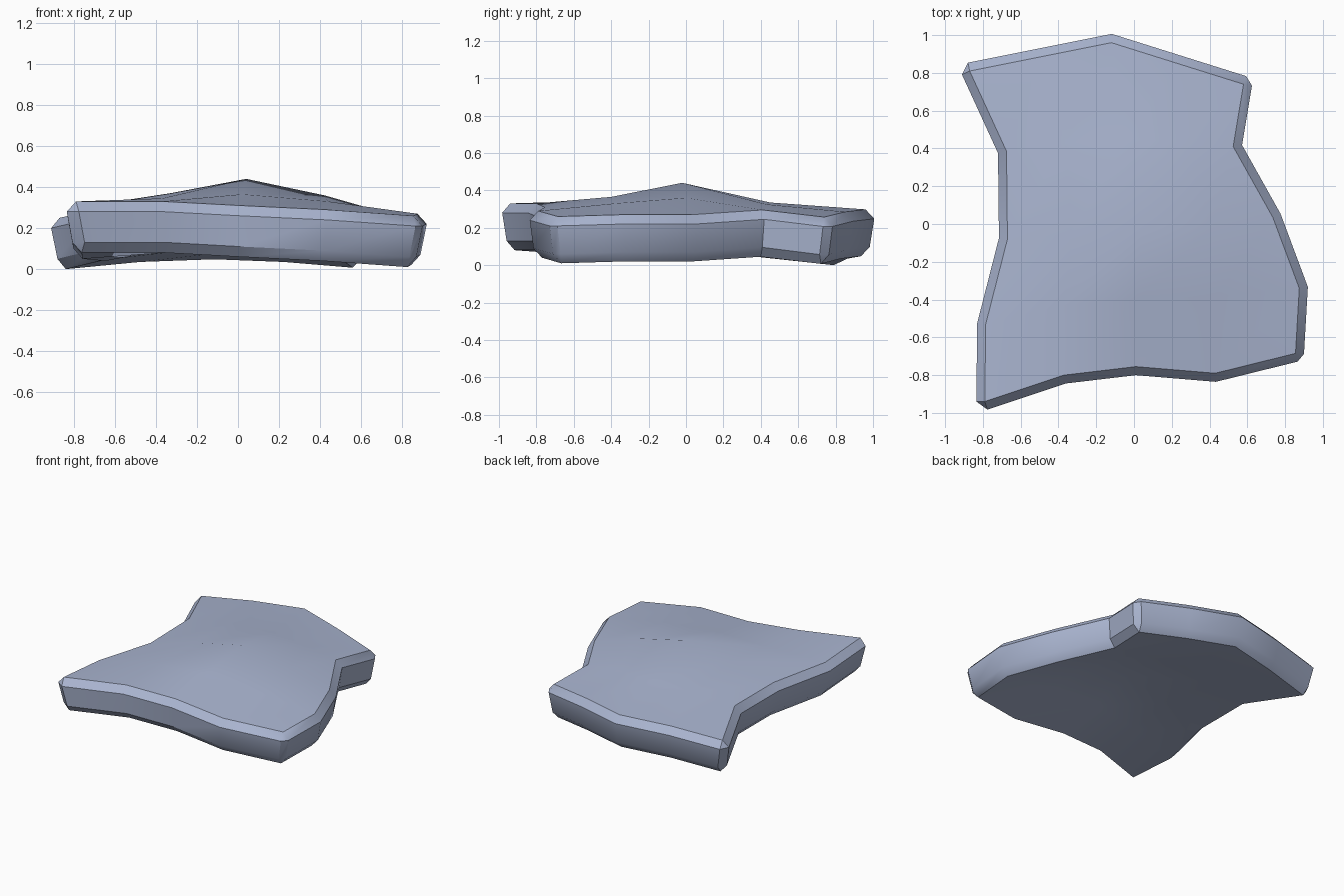
import bpy, bmesh
from mathutils import Vector

if "Cube" in bpy.data.objects:
    bpy.data.objects.remove(bpy.data.objects["Cube"])

N = 5
THICK = 0.25      # slab thickness
EDGE = 0.045      # width of the rim chamfer
DROP = 0.05       # height of the rim chamfer

# Coarse control grid of the top face (rows run front to back)
front = [(-.79, -.94, .33), (-.37, -.80, .33), (.01, -.755, .31), (.43, -.79, .29), (.855, -.685, .26)]
row1 = [(-.785, -.53, .30), (-.37, -.43, .345), (.02, -.40, .365), (.44, -.38, .33), (.875, -.34, .27)]
row2 = [(-.67, -.08, .29), (-.33, -.05, .37), (.04, -.02, .44), (.42, 0, .36), (.735, .035, .27)]
row3 = [(-.675, .385, .295), (-.36, .43, .33), (-.03, .45, .335), (.26, .43, .325), (.525, .41, .295)]
back = [(-.87, .81, .25), (-.495, .885, .285), (-.12, .96, .298), (.23, .85, .285), (.58, .74, .257)]
rows = [front, row1, row2, row3, back]

bm = bmesh.new()


def grid(fn, flip):
    v = [[bm.verts.new(fn(Vector(p))) for p in r] for r in rows]
    for j in range(N - 1):
        for i in range(N - 1):
            q = [v[j][i], v[j][i + 1], v[j + 1][i + 1], v[j + 1][i]]
            bm.faces.new(q[::-1] if flip else q)
    return v


def loop(v):
    """Boundary of a grid, counter-clockwise, starting front left."""
    m = N - 1
    return ([v[0][i] for i in range(m)] + [v[j][m] for j in range(m)]
            + [v[m][i] for i in range(m, 0, -1)] + [v[j][0] for j in range(m, 0, -1)])


def under(p):
    return Vector((p.x * .965, p.y * .975, p.z - THICK))


def rim(ring, dz):
    """Offset the boundary outward; corners get two points (cut corner)."""
    out = []
    n = len(ring)
    for k in range(n):
        p = ring[k].co
        d0 = (p - ring[k - 1].co).xy.normalized()
        d1 = (ring[(k + 1) % n].co - p).xy.normalized()
        n0, n1 = Vector((d0.y, -d0.x)), Vector((d1.y, -d1.x))
        if k % (N - 1) == 0:
            offs = [n0 * EDGE, n1 * EDGE]
        else:
            b = (n0 + n1).normalized()
            offs = [b * (EDGE / b.dot(n1))]
        out.append([bm.verts.new((p.x + o.x, p.y + o.y, p.z + dz)) for o in offs])
    return out


# Top and underside
top = loop(grid(lambda p: p, False))
bottom = loop(grid(under, True))
upper, lower = rim(top, -DROP), rim(bottom, DROP)

# Chamfers and side wall
count = len(top)
for k in range(count):
    m = (k + 1) % count
    bm.faces.new([top[m], top[k], upper[k][-1], upper[m][0]])
    bm.faces.new([upper[m][0], upper[k][-1], lower[k][-1], lower[m][0]])
    bm.faces.new([lower[m][0], lower[k][-1], bottom[k], bottom[m]])
    if len(upper[k]) == 2:
        bm.faces.new([top[k], upper[k][0], upper[k][1]])
        bm.faces.new([upper[k][1], upper[k][0], lower[k][0], lower[k][1]])
        bm.faces.new([bottom[k], lower[k][1], lower[k][0]])

bmesh.ops.recalc_face_normals(bm, faces=bm.faces)

# Stand on the ground
low = min(v.co.z for v in bm.verts)
bmesh.ops.translate(bm, verts=bm.verts, vec=(0, 0, -low))

mesh = bpy.data.meshes.new("stone_slab")
bm.to_mesh(mesh)
bm.free()
slab = bpy.data.objects.new("stone_slab", mesh)
bpy.context.collection.objects.link(slab)

mat = bpy.data.materials.new("blue grey stone")
mat.diffuse_color = (.40, .46, .63, 1)
mat.use_nodes = True
mat.node_tree.nodes["Principled BSDF"].inputs["Base Color"].default_value = mat.diffuse_color
mesh.materials.append(mat)

bpy.context.view_layer.objects.active = slab
slab.select_set(True)
bpy.ops.object.shade_smooth_by_angle(angle=0.6)
